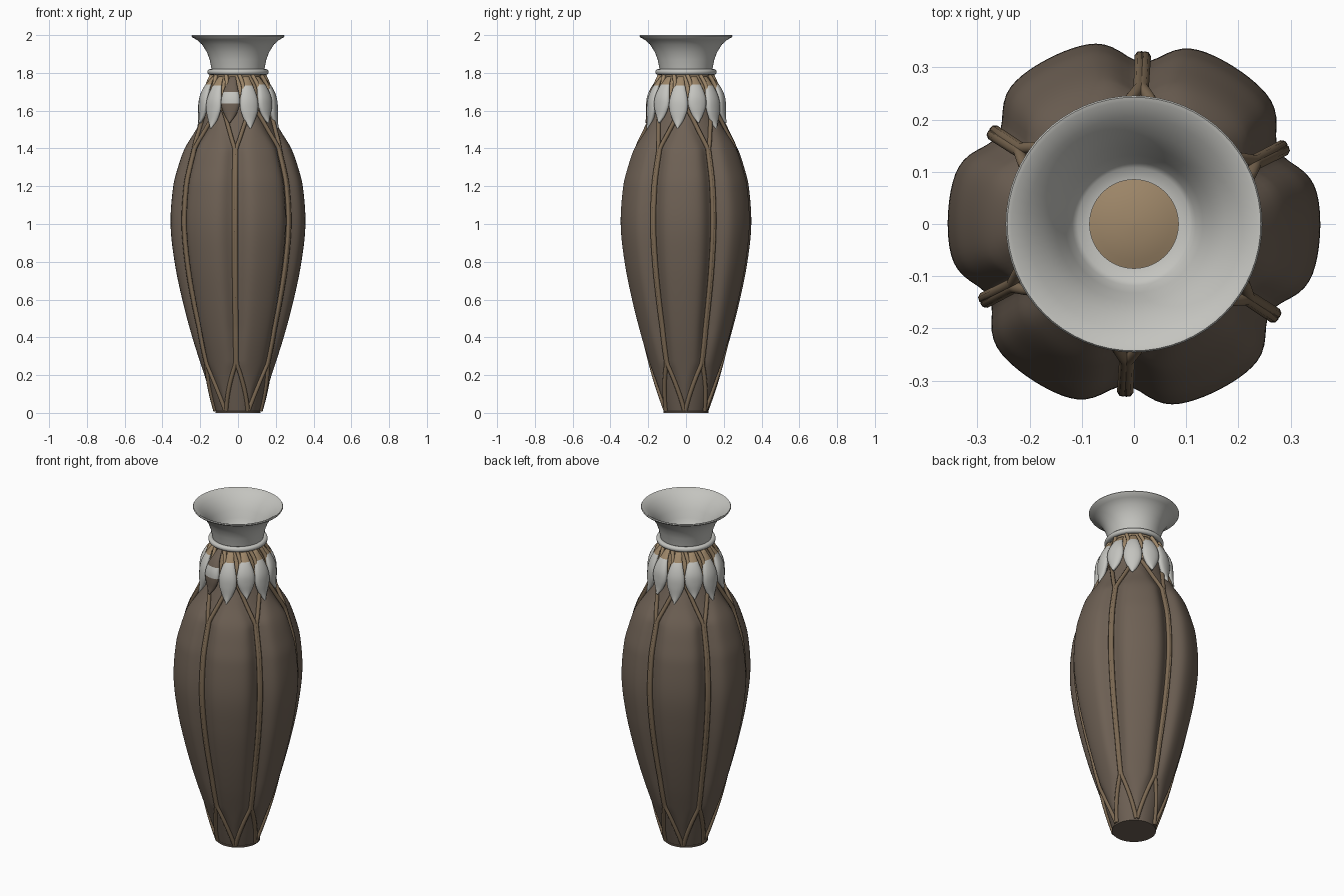
import bpy
from math import sin, cos, pi, exp, radians, degrees

cube = bpy.data.objects.get("Cube")
if cube:
    bpy.data.objects.remove(cube)


def material(name, rgb):
    m = bpy.data.materials.new(name)
    m.use_nodes = True
    m.diffuse_color = (*rgb, 1)
    node = next(n for n in m.node_tree.nodes if n.type == 'BSDF_PRINCIPLED')
    node.inputs["Base Color"].default_value = (*rgb, 1)
    return m


BROWN = material("dark_brown", (0.155, 0.118, 0.089))
BARK = material("bark_brown", (0.20, 0.14, 0.085))
TAN = material("tan", (0.34, 0.24, 0.14))
WHITE = material("stone_white", (0.55, 0.55, 0.52))


def spline(points, x):
    """Smooth curve through (x, value) points."""
    n = len(points)
    i = max(0, min(n - 2, sum(p[0] <= x for p in points) - 1))
    (x0, a), (x1, b) = points[i], points[i + 1]

    def slope(j):
        lo, hi = points[max(j - 1, 0)], points[min(j + 1, n - 1)]
        return (hi[1] - lo[1]) / (hi[0] - lo[0])
    h = x1 - x0
    t = (x - x0) / h
    return (a * (1 + 2 * t) * (1 - t) ** 2 + b * t * t * (3 - 2 * t)
            + h * t * (1 - t) * (slope(i) * (1 - t) - slope(i + 1) * t))


def polar(angle, r, z):
    return (r * cos(angle), r * sin(angle), z)


def skin(name, rings, mats, rule=None, angle=40):
    """Join equal rings of points into a capped, smooth-shaded surface."""
    n = len(rings[0])
    verts = [p for ring in rings for p in ring]
    faces = [(k * n + i, k * n + (i + 1) % n, (k + 1) * n + (i + 1) % n, (k + 1) * n + i)
             for k in range(len(rings) - 1) for i in range(n)]
    faces += [tuple(reversed(range(n))), tuple(range(len(verts) - n, len(verts)))]
    me = bpy.data.meshes.new(name)
    me.from_pydata(verts, [], faces)
    for m in mats:
        me.materials.append(m)
    if rule:
        for f in me.polygons:
            f.material_index = rule(f.center)
    return add(name, me, angle)


def add(name, me, angle=40):
    ob = bpy.data.objects.new(name, me)
    bpy.context.collection.objects.link(ob)
    bpy.ops.object.select_all(action='DESELECT')
    ob.select_set(True)
    bpy.context.view_layer.objects.active = ob
    bpy.ops.object.shade_smooth_by_angle(angle=radians(angle))
    return ob


def lathe(name, profile, mat, n=64):
    return skin(name, [[polar(2 * pi * i / n, r, z) for i in range(n)] for r, z in profile], [mat])


def tubes(name, paths, depth, mat):
    """Round strands along several paths, as one mesh."""
    cu = bpy.data.curves.new(name + "_path", 'CURVE')
    cu.dimensions = '3D'
    cu.bevel_depth = depth
    cu.bevel_resolution = 2
    cu.use_fill_caps = True
    for path in paths:
        s = cu.splines.new('POLY')
        s.points.add(len(path) - 1)
        for p, co in zip(s.points, path):
            p.co = (*co, 1)
    tmp = bpy.data.objects.new(name + "_path", cu)
    bpy.context.collection.objects.link(tmp)
    bpy.context.view_layer.update()
    me = bpy.data.meshes.new_from_object(tmp.evaluated_get(bpy.context.evaluated_depsgraph_get()))
    bpy.data.objects.remove(tmp)
    me.materials.clear()
    me.materials.append(mat)
    me.name = name
    return add(name, me, 60)


# Body: six almond-shaped lobes with grooves between them
PROFILE = [(0, .115), (.2, .178), (.4, .242), (.6, .295), (.8, .336), (1, .357), (1.2, .343),
           (1.3, .318), (1.4, .282), (1.5, .222), (1.6, .172), (1.66, .16)]
LOBE_CENTRE = radians(-3)
APEX = 1.62


def half_width(z):
    """Half angle of a lobe in degrees."""
    return 29.2 * min(1, z / .26) * min(1, max(0, (APEX - z) / .22)) ** .6


def surface(phi, z):
    """Body radius at phi degrees from a lobe's centre line."""
    inside = max(0, half_width(z) - abs(phi))
    depth = .125 * min(1, .1 + z / .5) * min(1, .15 + max(0, APEX - z) / .3)
    return spline(PROFILE, z) * (1 - depth * exp(-(inside / 9) ** 2))


SIDES, ROWS = 144, 90
rings = []
for k in range(ROWS + 1):
    z = 1.66 * k / ROWS
    rings.append([polar(LOBE_CENTRE + radians(a), surface((a + 30) % 60 - 30, z), z)
                  for a in (360 * i / SIDES for i in range(SIDES))])
skin("body", rings, [BROWN])
lathe("foot_rim", [(.112, 0), (.12, 0), (.12, .008), (.112, .012)], BROWN)

# Ribs that outline both edges of every lobe
paths = []
for lobe in range(6):
    for side in (-1, 1):
        path = []
        for k in range(81):
            z = .012 + (APEX - .014) * k / 80
            phi = side * half_width(z)
            lift = .008 * min(1, .3 + z)
            path.append(polar(LOBE_CENTRE + radians(60 * lobe + phi), surface(phi, z) + lift, z))
        paths.append(path)
tubes("ribs", paths, .0115, BARK)

# Neck with a domed top inside the mouth
lathe("neck", [(.155, 1.6), (.165, 1.66), (.155, 1.72), (.135, 1.77), (.128, 1.8),
               (.1, 1.81), (.07, 1.822), (.035, 1.83), (.004, 1.832)], TAN)

# Flared mouth and the ring below it
lathe("mouth", [(.085, 1.8), (.135, 1.8), (.142, 1.83), (.15, 1.87), (.165, 1.91), (.19, 1.95),
                (.218, 1.975), (.242, 1.988), (.246, 1.995), (.243, 2), (.235, 1.998),
                (.205, 1.975), (.175, 1.945), (.15, 1.905), (.132, 1.865), (.118, 1.835),
                (.108, 1.824), (.085, 1.82), (.085, 1.8)], WHITE)
mouth = bpy.context.object.data
# The throat stays open: drop the two end caps
import bmesh
bm = bmesh.new()
bm.from_mesh(mouth)
bmesh.ops.delete(bm, geom=[f for f in bm.faces if len(f.verts) > 4], context='FACES_ONLY')
bm.to_mesh(mouth)
bm.free()
bpy.ops.mesh.primitive_torus_add(major_radius=.147, minor_radius=.015, major_segments=64,
                                 minor_segments=12, location=(0, 0, 1.805))
ring = bpy.context.object
ring.name = "neck_ring"
ring.data.materials.append(WHITE)
bpy.ops.object.shade_smooth_by_angle(angle=radians(60))

# Drooping leaves around the neck
REACH = [(0, .135), (.2, .168), (.42, .187), (.65, .194), (.85, .2), (1, .212)]
WIDTH = [(0, .016), (.2, .032), (.42, .048), (.62, .05), (.82, .032), (1, .003)]
LEAVES = 12


def plain_leaf(c):
    return 1 if c.z > 1.738 else 0


def patched_leaf(c):
    return 0 if 1.637 < c.z < 1.70 else 2


for k in range(LEAVES):
    a = radians(18 + 30 * k)
    length = .275 if k % 2 else .245
    rings = []
    for j in range(25):
        t = j / 24
        r, w = spline(REACH, t), spline(WIDTH, t)
        thick = .006 + .016 * sin(pi * min(1, t * .95))
        ring_pts = []
        for i in range(14):
            q = -2 * pi * i / 14
            side, out = w * cos(q), thick * sin(q) + r
            ring_pts.append((out * cos(a) - side * sin(a), out * sin(a) + side * cos(a),
                             1.78 - length * t))
        rings.append(ring_pts)
    skin(f"leaf_{k + 1}", rings, [WHITE, TAN, BROWN], patched_leaf if k == 8 else plain_leaf, 60)

# Thin stems between the leaves
stems = []
for k in range(LEAVES):
    a = radians(33 + 30 * k)
    stems.append([polar(a + .12 * sin(3 * t), .138 + .045 * sin(t * pi / 2), 1.79 - .14 * t)
                  for t in (j / 8 for j in range(9))])
tubes("stems", stems, .011, TAN)
